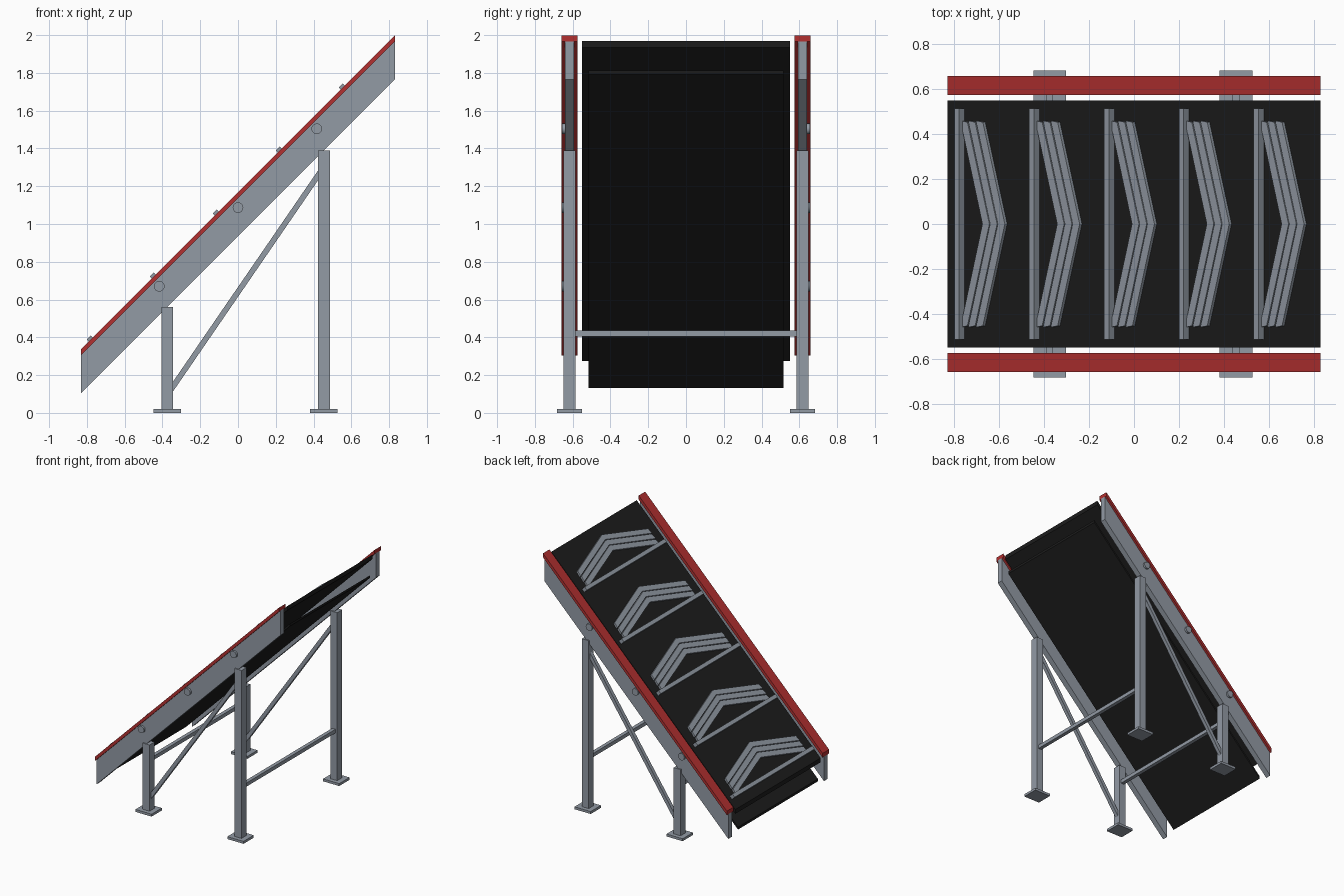
import bpy, bmesh, math
from mathutils import Matrix, Vector

if "Cube" in bpy.data.objects:
    bpy.data.objects.remove(bpy.data.objects["Cube"], do_unlink=True)


def make_material(name, rgb):
    m = bpy.data.materials.new(name)
    m.use_nodes = True
    m.diffuse_color = (*rgb, 1)
    m.node_tree.nodes["Principled BSDF"].inputs["Base Color"].default_value = (*rgb, 1)
    return m


STEEL = make_material("steel grey", (0.29, 0.325, 0.375))
RED = make_material("guard red", (0.45, 0.03, 0.03))
RUBBER = make_material("belt black", (0.012, 0.012, 0.012))

HALF = 0.83       # half length along x
SIDE = 0.617      # y of side frames
BELT_Z = 1.14     # belt surface height at x = 0
ROOT2 = math.sqrt(2)
# Frame of the belt surface: local x runs uphill, local z points out of the belt
SLOPE = Matrix.Translation((0, 0, BELT_Z)) @ Matrix.Rotation(-math.pi / 4, 4, "Y")


def prism(name, points, direction, mat, matrix=Matrix()):
    """Extrude a closed outline along a direction."""
    bm = bmesh.new()
    face = bm.faces.new([bm.verts.new(p) for p in points])
    ext = bmesh.ops.extrude_face_region(bm, geom=[face])
    verts = [g for g in ext["geom"] if isinstance(g, bmesh.types.BMVert)]
    bmesh.ops.translate(bm, verts=verts, vec=Vector(direction))
    bmesh.ops.transform(bm, matrix=matrix, verts=bm.verts)
    bmesh.ops.recalc_face_normals(bm, faces=bm.faces)
    mesh = bpy.data.meshes.new(name)
    bm.to_mesh(mesh)
    bm.free()
    mesh.materials.append(mat)
    obj = bpy.data.objects.new(name, mesh)
    bpy.context.collection.objects.link(obj)
    return obj


def box(name, center, size, mat, matrix=Matrix()):
    cx, cy, cz = center
    hx, hy, hz = (s / 2 for s in size)
    outline = [(cx + a * hx, cy + b * hy, cz - hz)
               for a, b in ((-1, -1), (1, -1), (1, 1), (-1, 1))]
    return prism(name, outline, (0, 0, 2 * hz), mat, matrix)


def sloped_slab(name, y, width, low, high, mat):
    """Inclined slab with upright ends; low and high are heights at x = 0."""
    y0 = y - width / 2
    outline = [(-HALF, y0, low - HALF), (HALF, y0, low + HALF),
               (HALF, y0, high + HALF), (-HALF, y0, high - HALF)]
    return prism(name, outline, (0, width, 0), mat)


# Upper and return runs of the belt
sloped_slab("belt_upper", 0, 1.10, BELT_Z - 0.035, BELT_Z, RUBBER)
sloped_slab("belt_return", 0, 1.03, 0.963, 0.983, RUBBER)

LEGS = {"front": (-0.375, 0.56), "rear": (0.455, 1.39)}
for side, sign in (("left", 1), ("right", -1)):
    y = sign * SIDE
    # Side beam with red guard on top
    sloped_slab("side_beam_" + side, y, 0.047, 0.935, 1.137, STEEL)
    sloped_slab("guard_" + side, y, 0.083, 1.135, 1.168, RED)

    # Legs and foot plates
    for end, (x, top) in LEGS.items():
        box(f"{end}_leg_{side}", (x, y, top / 2), (0.062, 0.065, top), STEEL)
        box(f"{end}_foot_{side}", (x, y, 0.01), (0.146, 0.132, 0.02), STEEL)

    # Diagonal brace between the legs
    brace = [(-0.36, y - 0.015, 0.09), (0.44, y - 0.015, 1.255),
             (0.44, y - 0.015, 1.307), (-0.36, y - 0.015, 0.142)]
    prism("brace_" + side, brace, (0, 0.03, 0), STEEL)

    # Roller end caps on the outside of the beam
    for i, x in enumerate((-0.417, 0, 0.417)):
        bpy.ops.mesh.primitive_cylinder_add(
            vertices=24, radius=0.028, depth=0.025,
            location=(x, sign * 0.645, x + 1.087), rotation=(math.pi / 2, 0, 0))
        cap = bpy.context.object
        cap.name = f"roller_cap_{side}_{i + 1}"
        cap.data.materials.append(STEEL)
        bpy.ops.object.shade_smooth_by_angle()

# Cross bars joining the leg pairs
for end, (x, top) in LEGS.items():
    box(end + "_cross_bar", (x, 0, 0.42), (0.03, 2 * SIDE - 0.06, 0.03), STEEL)

# Straight cleats, each followed uphill by three nested chevron ribs
RIB_W, RIB_H, SWEEP, REACH = 0.031, 0.015, 0.098, 0.46
for i in range(5):
    x = -0.765 + i / 3
    box(f"cleat_{i + 1}", (x * ROOT2, 0, 0.0165), (0.03, 1.03, 0.037), STEEL, SLOPE)
    for j in range(3):
        tip = x + 0.131 + j * 0.0345
        tail = tip - SWEEP
        # ends are cut square to the arms
        outline = [(tail, REACH - 0.006), (tip, 0), (tail, -REACH + 0.006),
                   (tail - RIB_W, -REACH), (tip - RIB_W, 0), (tail - RIB_W, REACH)]
        prism(f"chevron_{i + 1}_{j + 1}",
              [((px + 0.0) * ROOT2, py, -0.002) for px, py in outline],
              (0, 0, RIB_H + 0.002), STEEL, SLOPE)
